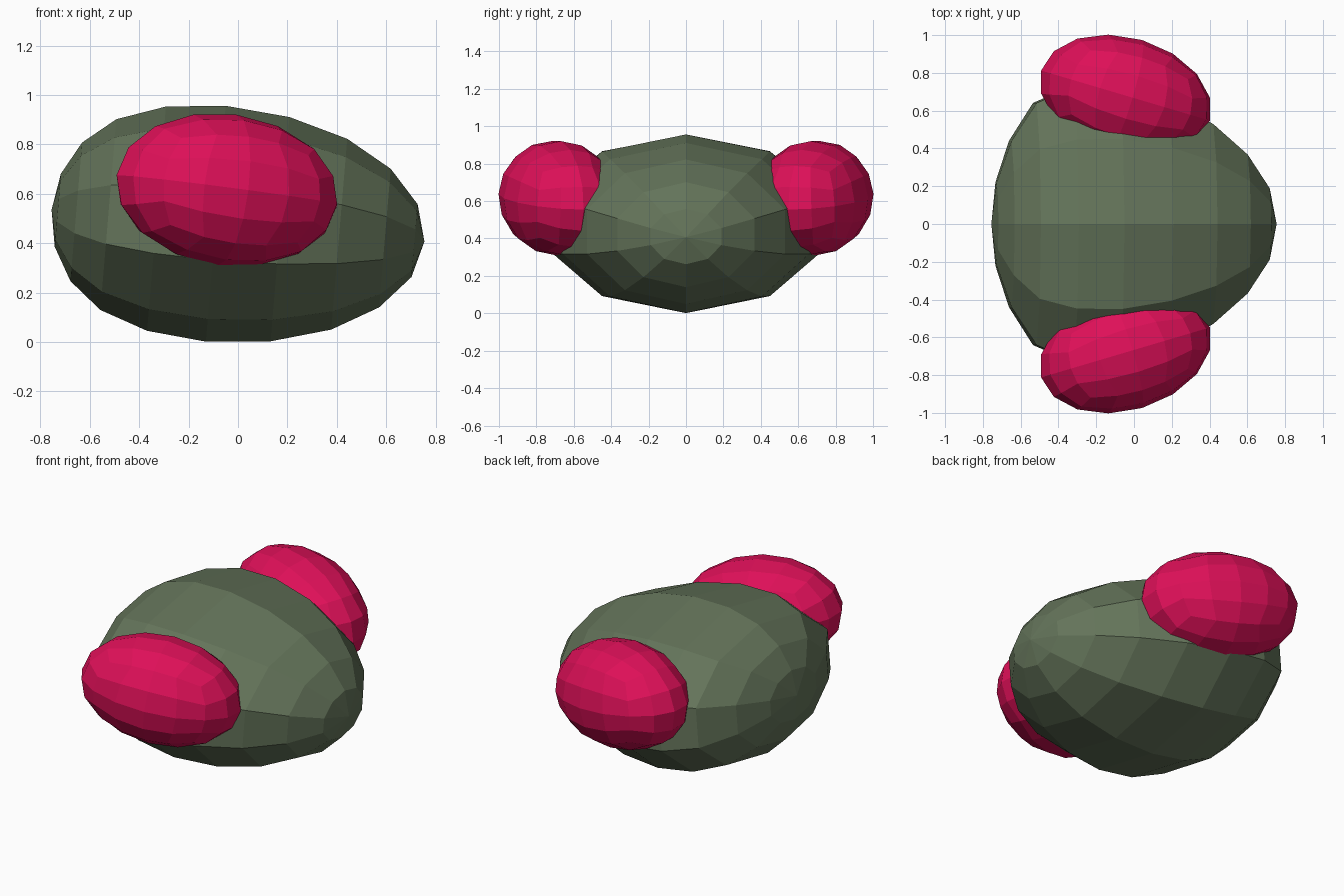
import bpy, bmesh
from math import sin, cos, tan, pi, radians
from mathutils import Matrix, Vector

if "Cube" in bpy.data.objects:
    bpy.data.objects.remove(bpy.data.objects["Cube"], do_unlink=True)


def make_material(name, rgb):
    mat = bpy.data.materials.new(name)
    mat.use_nodes = True
    color = (*rgb, 1.0)
    mat.diffuse_color = color
    bsdf = next(n for n in mat.node_tree.nodes if n.type == 'BSDF_PRINCIPLED')
    bsdf.inputs["Base Color"].default_value = color
    bsdf.inputs["Roughness"].default_value = 0.8
    return mat


def finish(bm, name, mat):
    bmesh.ops.recalc_face_normals(bm, faces=bm.faces[:])
    mesh = bpy.data.meshes.new(name)
    bm.to_mesh(mesh)
    bm.free()
    mesh.materials.append(mat)
    obj = bpy.data.objects.new(name, mesh)
    bpy.context.collection.objects.link(obj)
    return obj


green = make_material("moss green", (0.127, 0.175, 0.102))
crimson = make_material("crimson", (0.73, 0.005, 0.098))

# Head: ten-sided rings strung along x, slightly tilted and narrower towards +x
SIDES = 10
RADIUS = 0.4775
ring_x = [0.715, 0.595, 0.41, 0.17, -0.09, -0.33, -0.525, -0.655, -0.73]
ring_width = [0.84, 0.86, 0.9, 0.95, 1.0, 1.05, 1.09, 1.03, 0.98]


def axis_z(x):
    return 0.471 - 0.085 * x


bm = bmesh.new()
rings = []
for k, (x, width) in enumerate(zip(ring_x, ring_width), start=1):
    r = RADIUS * sin(pi * k / 10)
    ring = []
    for i in range(SIDES):
        a = 2 * pi * i / SIDES
        up = r * cos(a)
        side = r * 1.6 * width * sin(a)
        ring.append(bm.verts.new((x + 0.084 * up, side, axis_z(x) + up)))
    rings.append(ring)
poles = [bm.verts.new((x, 0, axis_z(x))) for x in (0.755, -0.755)]
for i in range(SIDES):
    j = (i + 1) % SIDES
    for a, b in zip(rings, rings[1:]):
        bm.faces.new((a[i], a[j], b[j], b[i]))
    for pole, ring in zip(poles, (rings[0], rings[-1])):
        bm.faces.new((pole, ring[i], ring[j]))
finish(bm, "head", green)

# Eyes: faceted ellipsoids from a rounded cube, mirrored front to back
for name, mirror in (("right_eye", 1), ("left_eye", -1)):
    bm = bmesh.new()
    bmesh.ops.create_cube(bm, size=2)
    bmesh.ops.subdivide_edges(bm, edges=bm.edges[:], cuts=3, use_grid_fill=True)
    for v in bm.verts:
        v.co = Vector([tan(c * pi / 4) for c in v.co]).normalized()
    place = (Matrix.Diagonal((1, mirror, 1, 1))
             @ Matrix.Translation((-0.045, -0.68, 0.615))
             @ Matrix.Rotation(radians(16.5), 4, 'Z')
             @ Matrix.Rotation(radians(7.4), 4, 'Y')
             @ Matrix.Diagonal((0.47, 0.307, 0.308, 1)))
    bmesh.ops.transform(bm, matrix=place, verts=bm.verts[:])
    finish(bm, name, crimson)
